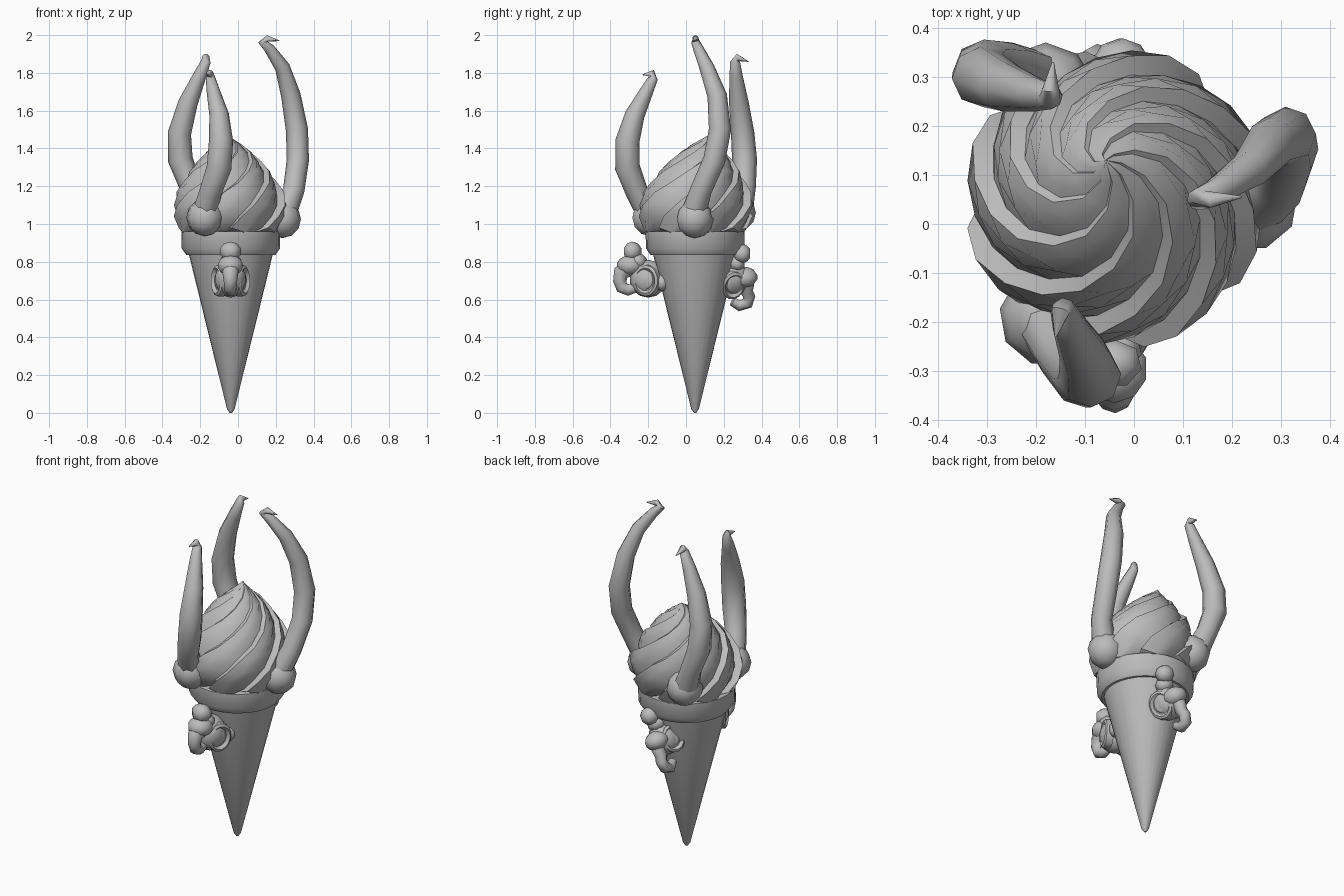
import bpy, bmesh, math
from mathutils import Matrix, Vector

if "Cube" in bpy.data.objects:
    bpy.data.objects.remove(bpy.data.objects["Cube"], do_unlink=True)

grey = bpy.data.materials.new("plain_grey")
grey.use_nodes = True
grey.diffuse_color = (0.5, 0.5, 0.5, 1)
grey.node_tree.nodes["Principled BSDF"].inputs["Base Color"].default_value = (0.5, 0.5, 0.5, 1)

AXIS = Vector((-0.038, 0.048, 0))


def from_bmesh(name, bm, angle=40):
    bmesh.ops.recalc_face_normals(bm, faces=bm.faces)
    mesh = bpy.data.meshes.new(name)
    bm.to_mesh(mesh)
    bm.free()
    mesh.materials.append(grey)
    obj = bpy.data.objects.new(name, mesh)
    bpy.context.collection.objects.link(obj)
    bpy.ops.object.select_all(action='DESELECT')
    obj.select_set(True)
    bpy.context.view_layer.objects.active = obj
    bpy.ops.object.shade_smooth_by_angle(angle=math.radians(angle))


def skin(name, rings, angle=40):
    """Closed loft through rings of equal length."""
    bm = bmesh.new()
    rows = [[bm.verts.new(p) for p in ring] for ring in rings]
    n = len(rows[0])
    for a, b in zip(rows, rows[1:]):
        for i in range(n):
            bm.faces.new((a[i], a[(i + 1) % n], b[(i + 1) % n], b[i]))
    bm.faces.new(rows[0])
    bm.faces.new(rows[-1])
    from_bmesh(name, bm, angle)


def lathe(name, profile, sides=28):
    skin(name, [[AXIS + Vector((r * math.cos(i * math.tau / sides),
                                r * math.sin(i * math.tau / sides), z))
                 for i in range(sides)] for r, z in profile])


def ball(name, place, size, matrix=Matrix(), u=10, v=7):
    bm = bmesh.new()
    bmesh.ops.create_uvsphere(bm, u_segments=u, v_segments=v, radius=1)
    bm.transform(matrix @ Matrix.Translation(place) @ Matrix.Diagonal((*size, 1)))
    from_bmesh(name, bm, 60)


def tube(name, points, matrix=Matrix(), sides=8):
    """Tapered tube through (x, y, z, radius) points."""
    pts = [Vector(p[:3]) for p in points]
    rings, side = [], None
    for k, p in enumerate(pts):
        d = (pts[min(k + 1, len(pts) - 1)] - pts[max(k - 1, 0)]).normalized()
        side = side or d.orthogonal()
        side = (side - d * side.dot(d)).normalized()
        up = d.cross(side)
        rings.append([matrix @ (p + points[k][3] * (side * math.cos(a) + up * math.sin(a)))
                      for a in (i * math.tau / sides for i in range(sides))])
    skin(name, rings, 60)


# Wafer cone and its rim
lathe("wafer_cone", [(0.006, 0.0), (0.02, 0.02), (0.225, 0.85)])
lathe("cone_rim", [(0.22, 0.835), (0.235, 0.835), (0.26, 0.87), (0.262, 0.96), (0.25, 0.962)])

# Twisted cream: saw-toothed arms, steeper twist towards the leaning peak
ARMS, STEPS = 8, 4
CREAM = [(0.215, 0.96), (0.265, 0.98), (0.295, 1.04), (0.298, 1.1), (0.275, 1.17), (0.245, 1.22),
         (0.21, 1.28), (0.165, 1.33), (0.12, 1.38), (0.07, 1.42), (0.03, 1.45), (0.002, 1.475)]
rings = []
for k, (radius, z) in enumerate(CREAM):
    t = k / (len(CREAM) - 1)
    lean = Vector((-0.02, 0.08, 0)) * t ** 2
    ring = []
    for i in range(ARMS):
        for s in range(STEPS):
            f = s / (STEPS - 1)
            a = math.tau * (i + 0.96 * f) / ARMS + 3.2 * t ** 1.4 - 0.1
            r = radius * (1.04 - 0.14 * f ** 1.5)
            droop = 0.025 * math.sin(f * math.pi) * (k < 2)
            ring.append(AXIS + lean + Vector((r * math.cos(a), r * math.sin(a), z - droop)))
    rings.append(ring)
skin("cream_swirl", rings, 42)

# Three curved horns with hooked tips, each seated on a round bud
HORNS = {
    "left_horn": ((0.235, 0.045, 1.025), [
        (0.25, 0.045, 1.07, 0.065), (0.295, 0.08, 1.18, 0.057), (0.317, 0.15, 1.34, 0.059),
        (0.312, 0.18, 1.5, 0.059), (0.28, 0.165, 1.68, 0.052), (0.235, 0.11, 1.83, 0.04),
        (0.165, 0.065, 1.93, 0.028), (0.13, 0.05, 1.965, 0.023), (0.155, 0.05, 1.982, 0.018),
        (0.22, 0.055, 1.97, 0.002)]),
    "front_horn": ((-0.175, -0.19, 1.035), [
        (-0.17, -0.21, 1.08, 0.065), (-0.145, -0.26, 1.17, 0.06), (-0.1, -0.31, 1.3, 0.066),
        (-0.09, -0.31, 1.44, 0.064), (-0.1, -0.27, 1.58, 0.052), (-0.13, -0.21, 1.7, 0.036),
        (-0.145, -0.175, 1.77, 0.026), (-0.15, -0.178, 1.797, 0.02), (-0.16, -0.23, 1.79, 0.002)]),
    "back_horn": ((-0.18, 0.27, 1.06), [
        (-0.21, 0.29, 1.1, 0.068), (-0.25, 0.31, 1.2, 0.06), (-0.305, 0.31, 1.34, 0.066),
        (-0.31, 0.3, 1.48, 0.062), (-0.265, 0.28, 1.64, 0.052), (-0.205, 0.265, 1.78, 0.036),
        (-0.17, 0.26, 1.86, 0.026), (-0.17, 0.27, 1.882, 0.02), (-0.165, 0.33, 1.86, 0.002)]),
}
for name, (seat, path) in HORNS.items():
    tube(name, path)
    ball(name + "_bud", seat, (0.1, 0.1, 0.1), u=9, v=6)


# Small round-eyed creatures with a curled trunk, clinging to the cone
def creature(name, m, brow, crest, trunk):
    ball(name + "_head", (0, 0, 0), (0.085, 0.1, 0.1), m)
    ball(name + "_brow", (0, *brow), (0.07, 0.072, 0.055), m)
    ball(name + "_crest", (0, *crest), (0.06, 0.052, 0.052), m, 7, 5)
    ball(name + "_crest_root", (0, crest[0] + 0.03, crest[1] - 0.055), (0.06, 0.05, 0.045), m, 7, 5)
    tube(name + "_trunk", [(0, *p) for p in trunk], m)
    ring = [(math.cos(a), math.sin(a)) for a in (i * math.tau / 14 for i in range(14))]
    for label, side in (("left", 1), ("right", -1)):
        turn = (m @ Matrix.Translation((side * 0.065, -0.01, -0.01))
                @ Matrix.Rotation(-side * math.radians(25), 4, 'Z')
                @ Matrix.Rotation(side * math.pi / 2, 4, 'Y'))
        skin(f"{name}_{label}_eye_ring",
             [[turn @ Vector((x * r, y * r * 0.85, z)) for x, y in ring]
              for r, z in ((0.085, -0.03), (0.082, 0.008), (0.068, 0.016), (0.052, 0.0))], 30)
        ball(f"{name}_{label}_eye", (0, 0, 0), (0.046, 0.04, 0.012), turn)
        ball(f"{name}_{label}_fin", (side * 0.06, 0.075, -0.02), (0.045, 0.04, 0.045), m, 7, 5)


creature("front_creature", Matrix.Translation((-0.04, -0.2, 0.71)), (-0.095, 0.07), (-0.085, 0.145),
         [(-0.1, 0.06, 0.05), (-0.145, 0.03, 0.042), (-0.15, -0.01, 0.036), (-0.14, -0.045, 0.034),
          (-0.105, -0.06, 0.032), (-0.075, -0.05, 0.028), (-0.055, -0.03, 0.012)])
creature("back_creature", Matrix.Translation((-0.03, 0.24, 0.71)) @ Matrix.Rotation(math.pi, 4, 'Z')
         @ Matrix.Rotation(math.radians(-25), 4, 'Y') @ Matrix.Scale(0.95, 4), (-0.075, 0.01), (-0.06, 0.155),
         [(-0.06, 0.0, 0.045), (-0.09, -0.04, 0.04), (-0.085, -0.08, 0.036), (-0.1, -0.11, 0.034),
          (-0.09, -0.15, 0.034), (-0.045, -0.165, 0.032), (-0.005, -0.14, 0.024)])
